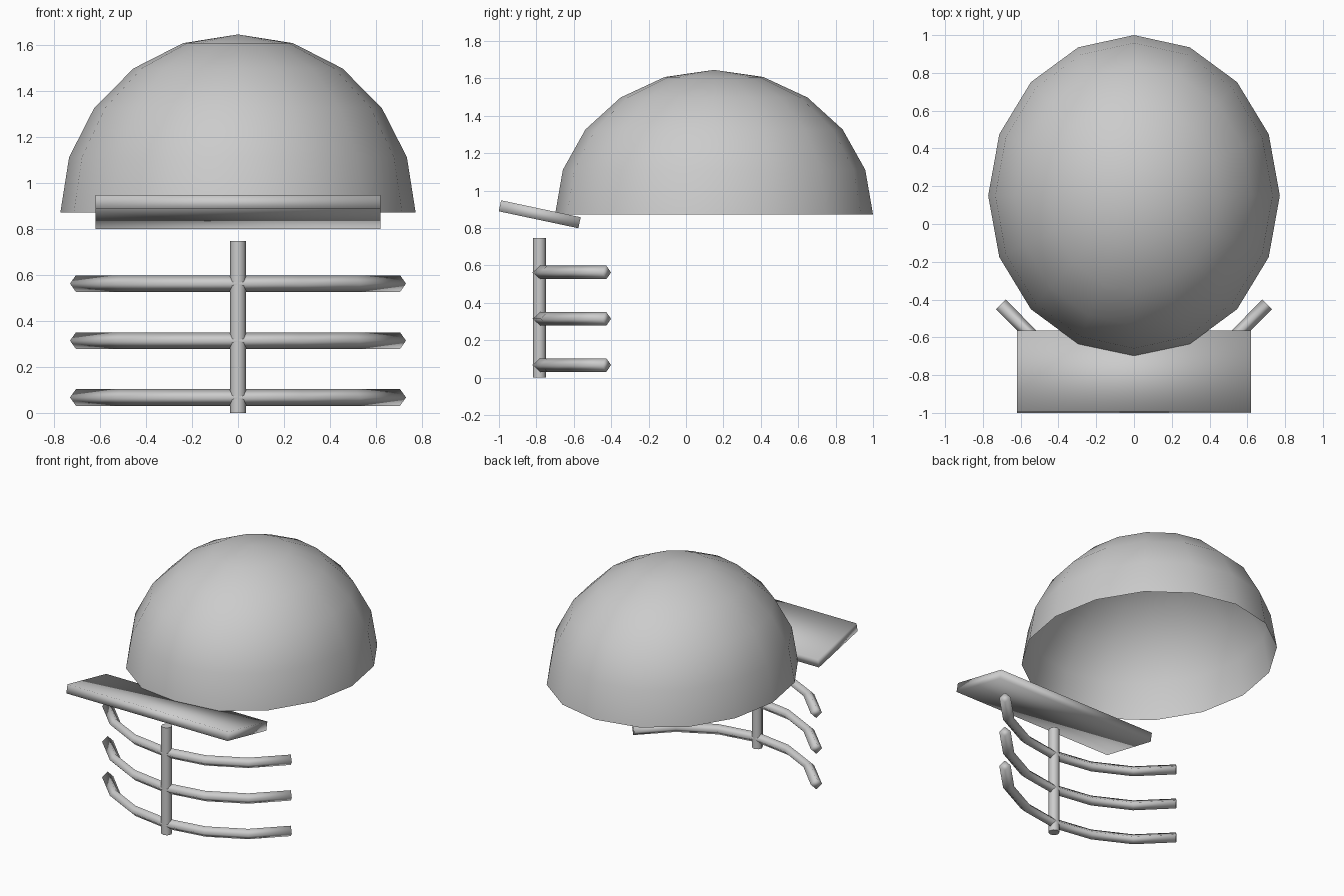
import bpy, bmesh
from math import sin, cos, pi, radians
from mathutils import Matrix, Vector

if "Cube" in bpy.data.objects:
    bpy.data.objects.remove(bpy.data.objects["Cube"])


def make_object(name, bm, flat_angle=None):
    bmesh.ops.recalc_face_normals(bm, faces=bm.faces)
    mesh = bpy.data.meshes.new(name)
    bm.to_mesh(mesh)
    bm.free()
    ob = bpy.data.objects.new(name, mesh)
    bpy.context.collection.objects.link(ob)
    mesh.shade_smooth()
    if flat_angle:
        mesh.set_sharp_from_angle(angle=radians(flat_angle))
    return ob


# Shell: open upper half of a stretched sphere
bm = bmesh.new()
bmesh.ops.create_uvsphere(bm, u_segments=16, v_segments=10, radius=1)
bmesh.ops.delete(bm, geom=[v for v in bm.verts if v.co.z < -0.01], context='VERTS')
bm.transform(Matrix.Translation((0, 0.15, 0.872)) @ Matrix.Diagonal((0.772, 0.85, 0.773, 1)))
make_object("shell", bm)

# Visor: thin plate tilted down towards the shell
bm = bmesh.new()
bmesh.ops.create_cube(bm, size=1)
bm.transform(Matrix.Translation((0, -0.782, 0.873)) @ Matrix.Rotation(radians(-12), 4, 'X')
             @ Matrix.Diagonal((1.24, 0.435, 0.06, 1)))
make_object("visor", bm)

# Upright bar of the face guard
bm = bmesh.new()
bmesh.ops.create_cone(bm, cap_ends=True, segments=8, radius1=0.035, radius2=0.035, depth=0.747)
bm.transform(Matrix.Translation((0, -0.784, 0.3735)))
make_object("guard_upright", bm, 60)


def guard_bar(name, z):
    """Four-sided tube bent along an arc round the front."""
    R, r, cy, step = 0.871, 0.036, 0.086, 18
    bm = bmesh.new()
    rings = []
    for i in range(-3, 4):
        a = radians(i * step)
        # end sections are square to the last segment
        n = radians(i * step - (step / 2 if i == 3 else -step / 2 if i == -3 else 0))
        centre = Vector((R * sin(a), cy - R * cos(a), z))
        out = Vector((sin(n), -cos(n), 0))
        rings.append([bm.verts.new(centre + out * r * cos(k * pi / 2)
                                   + Vector((0, 0, r * sin(k * pi / 2)))) for k in range(4)])
    for p, q in zip(rings, rings[1:]):
        for k in range(4):
            m = (k + 1) % 4
            bm.faces.new((p[k], p[m], q[m], q[k]))
    bm.faces.new(rings[0])
    bm.faces.new(rings[-1])
    make_object(name, bm)


# Three curved bars of the face guard
for name, z in (("guard_bar_low", 0.067), ("guard_bar_middle", 0.314), ("guard_bar_high", 0.562)):
    guard_bar(name, z)
